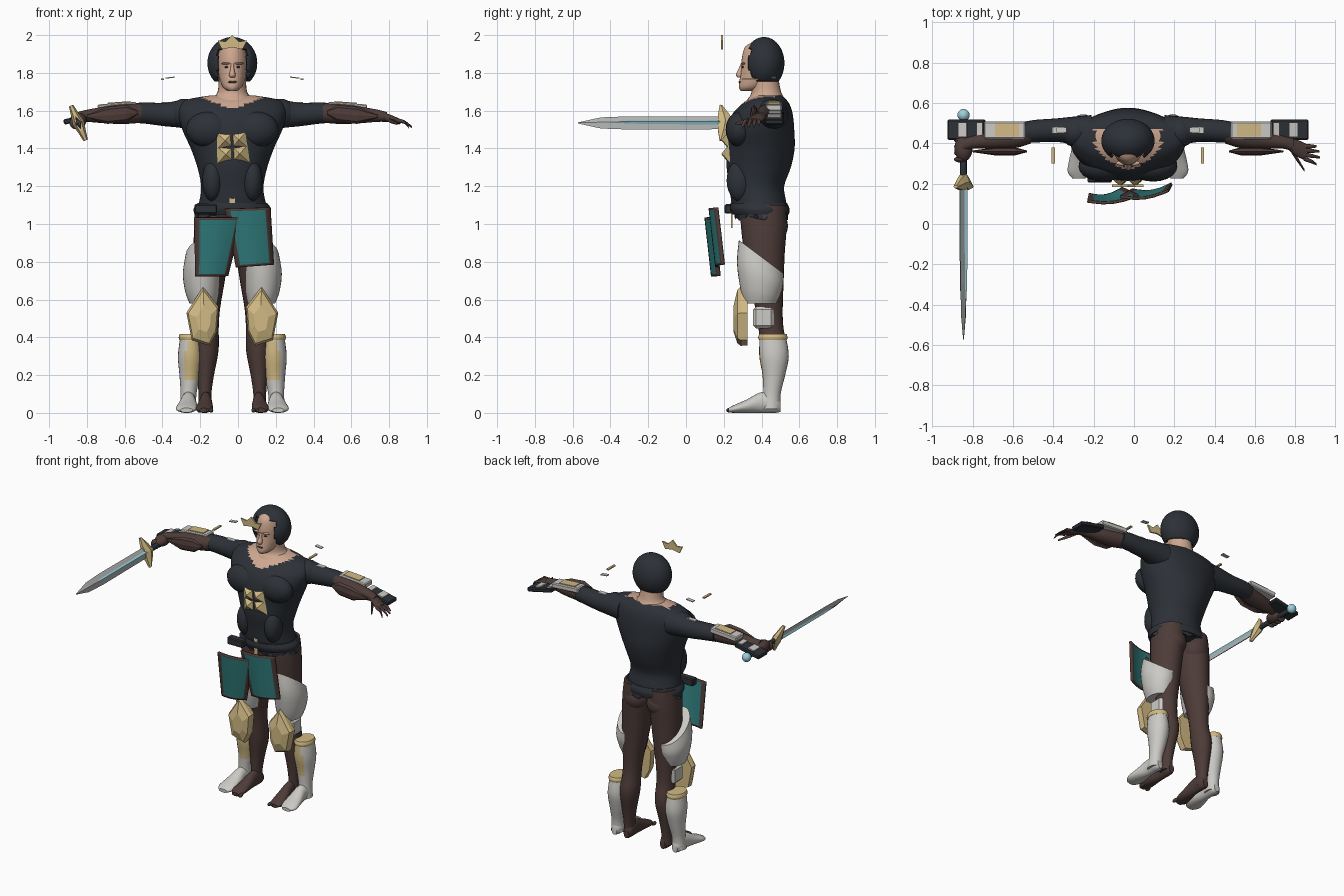
import bpy, bmesh, math, random
from mathutils import Vector, Matrix

if "Cube" in bpy.data.objects:
    bpy.data.objects.remove(bpy.data.objects["Cube"])

random.seed(4)
CX = -0.03  # body centre line


def material(name, rgb):
    m = bpy.data.materials.new(name)
    m.diffuse_color = (*rgb, 1)
    m.use_nodes = True
    m.node_tree.nodes["Principled BSDF"].inputs["Base Color"].default_value = m.diffuse_color
    return m


DARK = material("charcoal cloth", (.026, .031, .039))
BROWN = material("dark brown", (.075, .045, .04))
SKIN = material("skin", (.62, .39, .28))
WHITE = material("off white", (.60, .59, .56))
GOLD = material("pale gold", (.64, .49, .23))
TEAL = material("teal", (.03, .20, .20))
STEEL = material("steel", (.45, .46, .46))
BLUE = material("light blue", (.33, .62, .70))


def finish(name, bm, mats, smooth=True, angle=40):
    bmesh.ops.recalc_face_normals(bm, faces=bm.faces[:])
    me = bpy.data.meshes.new(name)
    bm.to_mesh(me)
    bm.free()
    ob = bpy.data.objects.new(name, me)
    bpy.context.collection.objects.link(ob)
    for m in mats:
        me.materials.append(m)
    if smooth:
        bpy.ops.object.select_all(action='DESELECT')
        bpy.context.view_layer.objects.active = ob
        ob.select_set(True)
        bpy.ops.object.shade_smooth_by_angle(angle=math.radians(angle))
    return ob


def paint(ob, rule):
    for p in ob.data.polygons:
        p.material_index = rule(p.center, p.normal)


def spline(secs, k):
    out = []
    for i in range(len(secs) - 1):
        p = [secs[max(i - 1, 0)], secs[i], secs[i + 1], secs[min(i + 2, len(secs) - 1)]]
        for j in range(k):
            t = j / k
            out.append([.5 * (2 * b + (c - a) * t + (2 * a - 5 * b + 4 * c - d) * t * t
                              + (3 * b - a - 3 * c + d) * t ** 3) for a, b, c, d in zip(*p)])
    return out + [list(secs[-1])]


def loft(name, axis, secs, mats, n=24, k=4, s=1, warp=None, smooth=True, cx=CX):
    """Sections are (place on axis, centre 1, centre 2, radius 1, radius 2); s mirrors in x."""
    bm = bmesh.new()
    rings = []
    for t, a, b, ra, rb in (spline(secs, k) if k > 1 else secs):
        ring = []
        for i in range(n):
            w = 2 * math.pi * i / n
            u, v = a + max(ra, .001) * math.cos(w), b + max(rb, .001) * math.sin(w)
            co = Vector({'x': (t, u, v), 'y': (u, t, v), 'z': (u, v, t)}[axis])
            co.x = cx + s * co.x
            ring.append(bm.verts.new(warp(co) if warp else co))
        rings.append(ring)
    for p, q in zip(rings, rings[1:]):
        for i in range(n):
            bm.faces.new((p[i], p[(i + 1) % n], q[(i + 1) % n], q[i]))
    bm.faces.new(rings[0])
    bm.faces.new(rings[-1])
    return finish(name, bm, mats, smooth)


def box(name, c, size, mat, ry=0, bevel=.006):
    bm = bmesh.new()
    bmesh.ops.create_cube(bm, size=1, matrix=Matrix.Translation(c) @ Matrix.Rotation(ry, 4, 'Y')
                          @ Matrix.Diagonal((*size, 1)))
    if bevel:
        bmesh.ops.bevel(bm, geom=bm.edges[:], offset=bevel, segments=1, affect='EDGES')
    return finish(name, bm, [mat], False)


def ball(name, c, r, mat):
    bm = bmesh.new()
    bmesh.ops.create_uvsphere(bm, u_segments=20, v_segments=12, radius=1,
                              matrix=Matrix.Translation(c) @ Matrix.Diagonal((*r, 1)))
    return finish(name, bm, [mat])


def layers(name, pts, depths, mat):
    """Stack scaled copies of an x-z outline; depths are (y, scale)."""
    bm = bmesh.new()
    mx, mz = sum(p[0] for p in pts) / len(pts), sum(p[1] for p in pts) / len(pts)
    rs = [[bm.verts.new((mx + (x - mx) * f, y, mz + (z - mz) * f)) for x, z in pts] for y, f in depths]
    for p, q in zip(rs, rs[1:]):
        for i in range(len(pts)):
            j = (i + 1) % len(pts)
            bm.faces.new((p[i], p[j], q[j], q[i]))
    bm.faces.new(rs[0])
    bm.faces.new(rs[-1])
    return finish(name, bm, [mat], False)


# Shirt with torn hem and open neckline
def hem(co):
    if co.z < 1.06:
        co.z += random.uniform(-.025, .03)
    return co


shirt = loft("shirt", 'z', [(1.04, 0, .40, .20, .14), (1.12, 0, .385, .175, .145), (1.2, 0, .375, .165, .145),
                            (1.3, 0, .385, .185, .17), (1.4, 0, .395, .22, .18), (1.5, 0, .395, .265, .178),
                            (1.58, 0, .405, .285, .16), (1.63, 0, .42, .275, .13), (1.66, 0, .43, .235, .10),
                            (1.68, 0, .44, .12, .07)], [DARK, SKIN], n=56, k=5, warp=hem)
paint(shirt, lambda c, n: int(c.z > 1.615 and c.y < .47 and abs(c.x - CX) < .03 + (c.z - 1.615) * 2.4))
loft("belt", 'z', [(1.05, 0, .395, .2, .15), (1.08, 0, .39, .205, .158), (1.11, 0, .385, .185, .15)], [DARK], n=32)
box("belt_pouch", (-.17, .23, 1.08), (.12, .05, .05), DARK)
box("belt_strap", (CX, .242, 1.06), (.03, .008, .16), GOLD, bevel=0)

# Raised chest panels on each side
for s in (-1, 1):
    ball("chest_panel", (CX + s * .125, .285, 1.5), (.12, .075, .095), DARK)
    ball("side_panel", (CX + s * .105, .285, 1.23), (.055, .07, .11), DARK)
    ball("shoulder", (CX + s * .255, .455, 1.585), (.08, .075, .078), DARK)

# Neck, head and face
loft("neck", 'z', [(1.62, 0, .42, .14, .11), (1.66, 0, .425, .115, .10), (1.7, 0, .425, .078, .078),
                   (1.8, 0, .41, .072, .075)], [SKIN])
loft("head", 'z', [(1.705, 0, .33, .025, .04), (1.725, 0, .35, .05, .07), (1.77, 0, .38, .068, .095),
                   (1.82, 0, .395, .076, .103), (1.88, 0, .40, .078, .104), (1.94, 0, .40, .06, .085),
                   (1.97, 0, .40, .02, .03)], [SKIN], n=32)
loft("nose", 'z', [(1.775, 0, .283, .012, .008), (1.79, 0, .285, .017, .021), (1.82, 0, .292, .010, .014),
                   (1.85, 0, .298, .008, .008)], [SKIN], n=12)
ball("lips", (CX, .286, 1.752), (.024, .007, .006), BROWN)
for s in (-1, 1):
    ball("eye", (CX + s * .031, .300, 1.831), (.011, .006, .005), BROWN)
    ball("brow", (CX + s * .033, .302, 1.85), (.026, .012, .006), SKIN)

# Cap with a face opening
bm = bmesh.new()
bmesh.ops.create_uvsphere(bm, u_segments=48, v_segments=32, radius=1,
                          matrix=Matrix.Translation((CX, .413, 1.852)) @ Matrix.Diagonal((.132, .108, .138, 1)))
cut = [f for f in bm.faces if f.calc_center_median().z < 1.755 or
       (f.calc_center_median().y < .375 and abs(f.calc_center_median().x - CX) < .082 and f.calc_center_median().z < 1.93)]
bmesh.ops.delete(bm, geom=cut, context='FACES')
cap = finish("cap", bm, [DARK])
cap.modifiers.new("thickness", 'SOLIDIFY').thickness = .012

# Floating crown and chest emblem
layers("crown", [(CX + x, z) for x, z in ((-.078, 1.972), (-.055, 1.925), (0, 1.935), (.055, 1.925), (.078, 1.972),
                                          (.035, 1.965), (0, 2.0), (-.035, 1.965))], [(.184, 1), (.195, 1)], GOLD)
bm = bmesh.new()
for i in range(4):
    w = math.radians(90 * i + 48)
    c = Vector((CX + .052 * math.cos(w) * 1.0, 0, 1.407 + .052 * math.sin(w)))
    base = [bm.verts.new((c.x + .07 * math.cos(w + a), .232, c.z + .07 * math.sin(w + a)))
            for a in (math.pi / 4 * j for j in (0, 2, 4, 6))]
    tip = bm.verts.new((c.x, .188, c.z))
    for j in range(4):
        bm.faces.new((base[j], base[(j + 1) % 4], tip))
    bm.faces.new(base)
finish("chest_emblem", bm, [GOLD], False)

# Arms: sleeves, forearms and armour plates
for s in (-1, 1):
    loft("sleeve", 'x', [(.18, .455, 1.58, .085, .085), (.28, .463, 1.582, .068, .072), (.36, .465, 1.58, .058, .062),
                         (.46, .46, 1.587, .056, .056), (.53, .452, 1.588, .052, .052)], [DARK], s=s)
    loft("forearm", 'x', [(.48, .45, 1.587, .05, .05), (.56, .432, 1.583, .056, .053), (.66, .42, 1.578, .048, .046),
                          (.77, .405, 1.573, .032, .032), (.82, .39, 1.566, .034, .026)], [BROWN], s=s)
    loft("arm_guard", 'x', [(.5, .36, 1.59, .004, .01), (.56, .36, 1.585, .02, .045), (.66, .36, 1.575, .02, .045),
                            (.77, .36, 1.57, .004, .008)], [BROWN], n=8, k=1, s=s, smooth=False)
    box("bracer", (CX + s * .61, .465, 1.622), (.205, .085, .036), WHITE, s * .07)
    box("bracer_inlay", (CX + s * .60, .465, 1.642), (.12, .064, .008), GOLD, s * .07, 0)
    box("elbow_stud", (CX + s * .345, .465, 1.642), (.06, .03, .009), WHITE, 0, 0)
    box("hand_guard", (CX + s * .80, .467, 1.56), (.19, .10, .028), DARK, s * .22)
    for x, w in ((.735, .03), (.82, .045)):
        box("hand_guard_stripe", (CX + s * x, .467, 1.578 - (x - .80) * .224), (w, .07, .009), WHITE, s * .22, 0)
    box("floating_chip", (CX + s * .33, .465, 1.775), (.05, .025, .006), WHITE, s * .1, 0)
    box("floating_sliver", (CX + s * .37, .34, 1.767), (.016, .08, .008), GOLD, 0, 0)

# Open hand
loft("open_hand", 'x', [(.80, .395, 1.568, .032, .024), (.84, .375, 1.557, .042, .02), (.885, .355, 1.543, .042, .015)],
     [BROWN], n=16)
for y0, x1, y1, z1 in ((.385, .935, .385, 1.522), (.365, .95, .36, 1.515), (.345, .952, .33, 1.512), (.325, .935, .295, 1.51)):
    loft("finger", 'x', [(.87, y0, 1.548, .011, .011), (.91, (y0 + y1) / 2, 1.54, .010, .010), (x1, y1, z1, .005, .005)],
         [BROWN], n=10)
loft("thumb", 'x', [(.81, .365, 1.56, .013, .013), (.84, .32, 1.545, .013, .012), (.875, .265, 1.53, .007, .006)],
     [BROWN], n=10)

# Gripping hand
ball("gripping_palm", (-.845, .375, 1.55), (.045, .065, .038), BROWN)
for i in range(4):
    ball("gripping_finger", (-.862, .32 + i * .032, 1.537), (.03, .015, .034), BROWN)

# Sword pointing forward, rolled a little
SX, SZ = -.845, 1.535
roll = Matrix.Translation((SX, 0, SZ)) @ Matrix.Rotation(math.radians(-23), 4, 'Y') @ Matrix.Translation((-SX, 0, -SZ))


def sword(name, axis, secs, mat, n=4):
    loft(name, axis, secs, [mat], n=n, k=1, smooth=n > 6, cx=0, warp=lambda c: roll @ c)


sword("blade", 'y', [(.2, SX, SZ, .014, .036), (-.3, SX, SZ, .014, .038), (-.45, SX, SZ, .011, .032), (-.572, SX, SZ, .002, .003)], STEEL)
sword("blade_ridge", 'y', [(.2, SX, SZ, .021, .022), (-.3, SX, SZ, .02, .019), (-.46, SX, SZ, .008, .003)], BLUE)
sword("grip", 'y', [(.2, SX, SZ, .016, .018), (.53, SX, SZ, .016, .018)], DARK, 12)
sword("cross_guard", 'z', [(1.435, SX, .185, .012, .008), (1.49, SX, .2, .022, .035), (1.535, SX, .21, .032, .045),
                           (1.58, SX, .2, .022, .035), (1.635, SX, .185, .012, .008)], GOLD, 6)
ball("pommel", (SX, .54, SZ), (.03, .03, .03), BLUE)


# Legs, feet and leg armour
def slant(co):
    co.z -= max(0, (co.z - .58) / .32) * (co.y - .3) * .75
    return co


def foot(name, x, mat, s, w):
    loft(name, 'y', [(.50, x, .035, .02, .03), (.47, x, .05, w * .75, .05), (.40, x, .055, w * .75, .055),
                     (.32, x + .005, .035, w, .035), (.26, x + .01, .022, w * 1.05, .022),
                     (.225, x + .01, .014, w * .6, .012)], [mat], s=s)


for s in (-1, 1):
    loft("leg", 'z', [(1.1, .09, .41, .10, .12), (1.0, .1, .412, .1, .122), (.85, .112, .415, .095, .108),
                      (.7, .122, .425, .082, .092), (.55, .128, .44, .063, .072), (.45, .13, .45, .058, .066),
                      (.33, .135, .465, .062, .072), (.2, .142, .462, .045, .052), (.1, .145, .457, .034, .042),
                      (.03, .145, .455, .036, .044)], [BROWN], s=s)
    foot("bare_foot", .14, BROWN, s, .042)
    for i in range(4):
        ball("toe", (CX + s * (.112 + i * .021), .235 + i * .008, .014), (.011, .022, .013), BROWN)
    ball("buttock", (CX + s * .09, .46, .99), (.085, .08, .085), BROWN)

    boot = loft("boot", 'z', [(.40, .222, .46, .054, .07), (.3, .222, .466, .066, .078), (.2, .225, .465, .055, .06),
                              (.1, .232, .455, .042, .046), (.02, .235, .45, .045, .05)], [WHITE, GOLD], s=s)
    paint(boot, lambda c, n: int(n.y < -.45 and .17 < c.z < .37 and s * n.x < .45))
    loft("boot_trim", 'z', [(.385, .222, .46, .058, .074), (.40, .222, .46, .062, .078), (.418, .222, .46, .056, .072)],
         [GOLD], s=s)
    foot("boot_foot", .233, WHITE, s, .053)

    loft("thigh_guard", 'z', [(.58, .155, .395, .072, .088), (.66, .16, .392, .09, .105), (.78, .162, .392, .1, .122),
                              (.9, .152, .398, .096, .118)], [WHITE], n=32, s=s, warp=slant)
    box("knee_side_guard", (CX + s * .168, .41, .505), (.065, .11, .115), WHITE, 0, .015)
    layers("knee_plate", [(CX + s * x, z) for x, z in ((.155, .668), (.072, .56), (.082, .43), (.12, .355),
                                                       (.215, .385), (.243, .53))],
           [(.252, .45), (.272, .9), (.29, 1), (.325, .98)], GOLD)


# Skirt panels: teal cloth with brown borders
def panel(name, tl, tr, br, bl, y0, bend):
    bm = bmesh.new()
    cols = (0, .12, .3, .5, .7, .88, 1)
    rows = (0, .04, .25, .5, .75, .96, 1)
    grid = []
    for v in rows:
        row = []
        for u in cols:
            p = (Vector(tl).lerp(Vector(tr), u)).lerp(Vector(bl).lerp(Vector(br), u), v)
            row.append(bm.verts.new((p.x, y0 + .035 * v + bend * (u - .5) - .022 * math.sin(math.pi * u), p.y)))
        grid.append(row)
    for j in range(6):
        for i in range(6):
            f = bm.faces.new((grid[j][i], grid[j + 1][i], grid[j + 1][i + 1], grid[j][i + 1]))
            f.material_index = int(i in (0, 5) or j in (0, 5))
    ob = finish(name, bm, [TEAL, BROWN])
    m = ob.modifiers.new("thickness", 'SOLIDIFY')
    m.thickness, m.offset = .014, 0
    m.material_offset_rim = 1


panel("skirt_panel_front", (-.232, 1.035), (.022, 1.035), (-.055, .725), (-.225, .722), .128, .03)
panel("skirt_panel_back", (-.07, 1.08), (.17, 1.088), (.188, .785), (-.01, .77), .15, .03)
